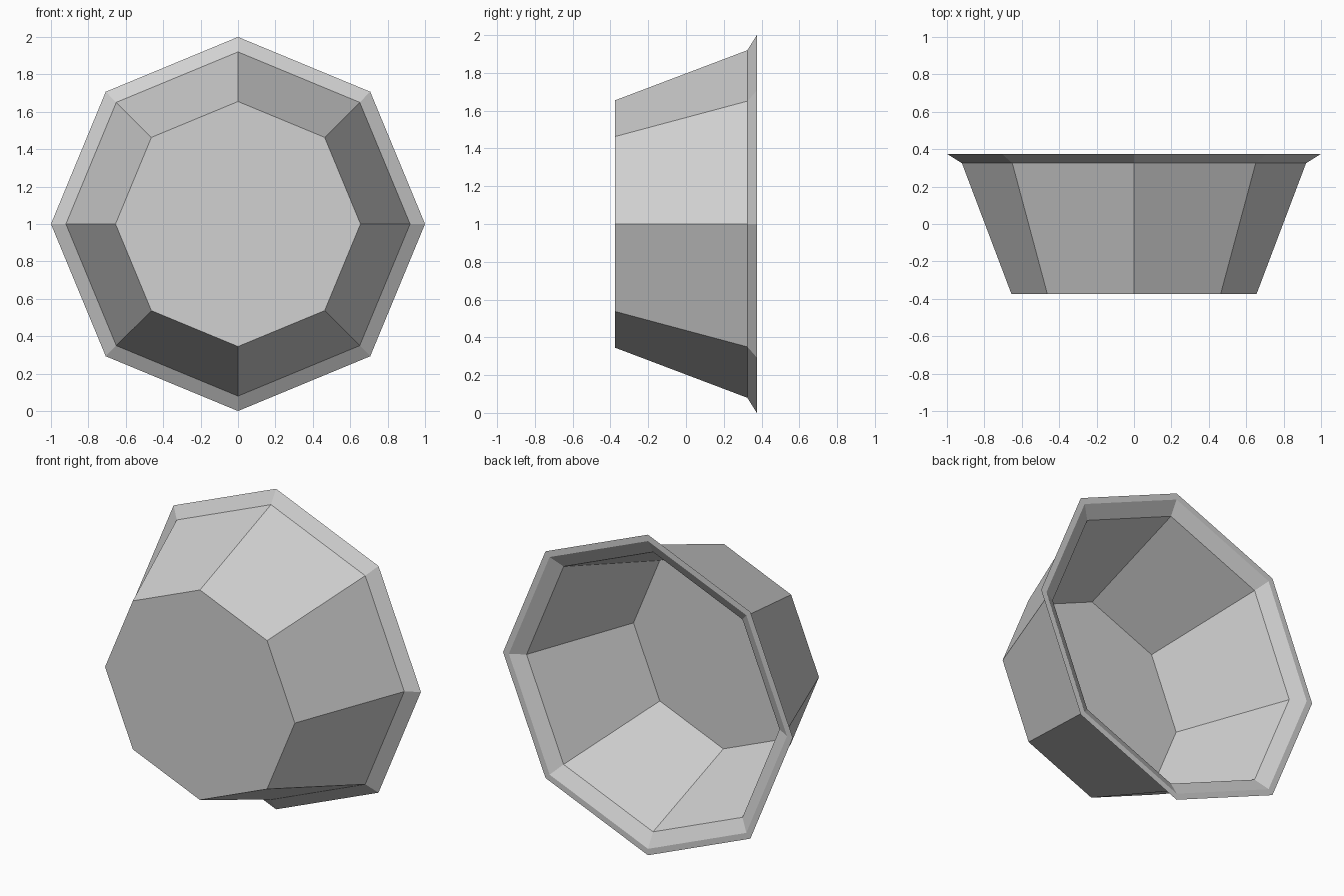
import bpy, bmesh, math

cube = bpy.data.objects.get("Cube")
if cube:
    bpy.data.objects.remove(cube, do_unlink=True)

SIDES = 8

# Single plain grey
grey = bpy.data.materials.new("light_grey")
grey.use_nodes = True
colour = (0.64, 0.64, 0.64, 1.0)
grey.diffuse_color = colour
grey.node_tree.nodes["Principled BSDF"].inputs["Base Color"].default_value = colour

# (radius, y) from the outer base, over the flared rim, to the inner floor
profile = [
    (0.655, -0.375),
    (0.92, 0.325),
    (1.0, 0.375),
    (0.96, 0.375),
    (0.873, 0.325),
    (0.62, -0.368),
]


def add_ring(bm, radius, y):
    step = 2 * math.pi / SIDES
    return [bm.verts.new((radius * math.cos(i * step), y,
                          1 + radius * math.sin(i * step)))
            for i in range(SIDES)]


# Octagonal bowl lying on its side, open to the back
bm = bmesh.new()
rings = [add_ring(bm, r, y) for r, y in profile]
for a, b in zip(rings, rings[1:]):
    for i in range(SIDES):
        j = (i + 1) % SIDES
        bm.faces.new((a[i], a[j], b[j], b[i]))

# Outer base and inner floor
bm.faces.new(rings[0])
bm.faces.new(rings[-1])
bmesh.ops.recalc_face_normals(bm, faces=bm.faces)

mesh = bpy.data.meshes.new("octagonal_bowl")
bm.to_mesh(mesh)
bm.free()
mesh.materials.append(grey)
bowl = bpy.data.objects.new("octagonal_bowl", mesh)
bpy.context.collection.objects.link(bowl)
